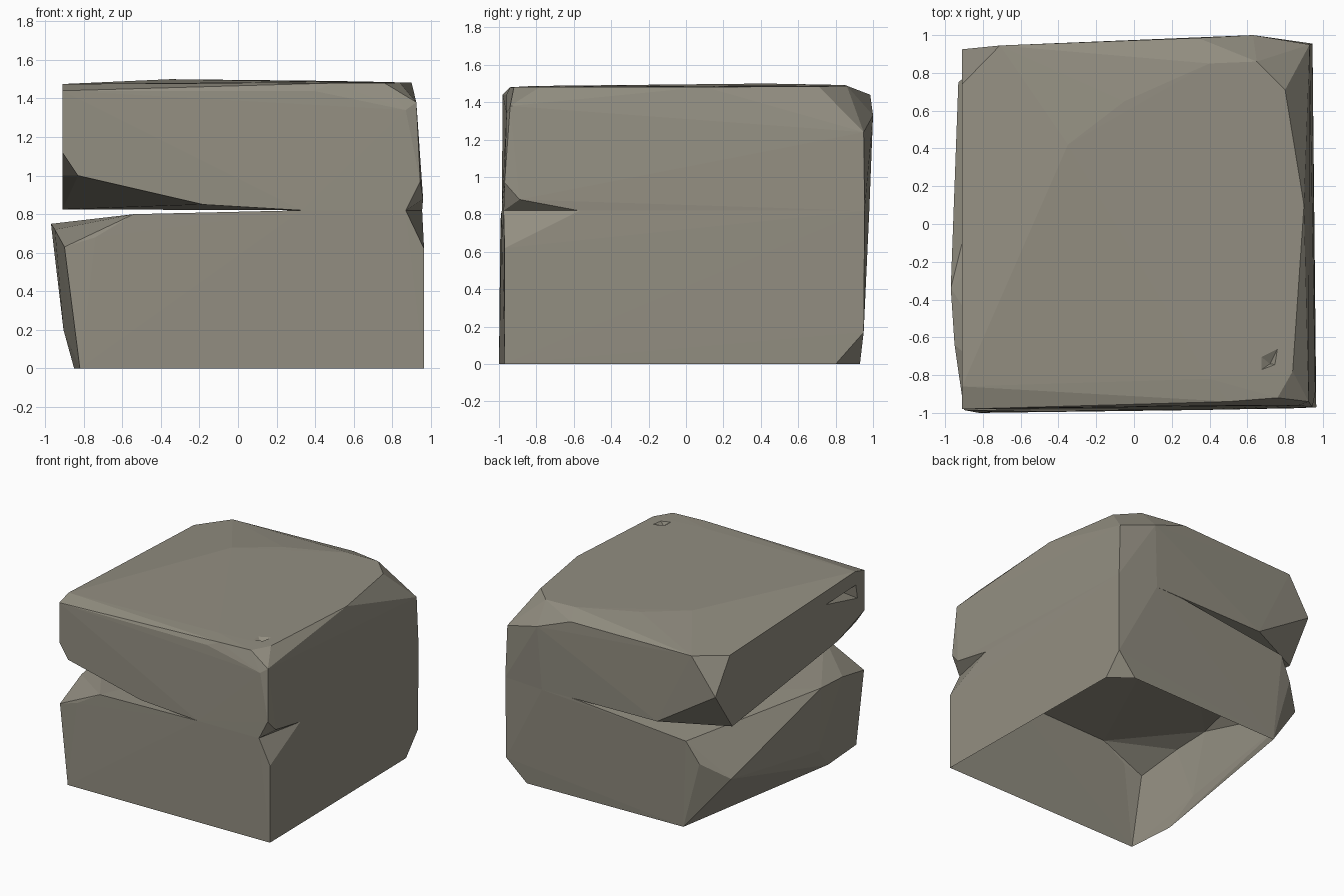
import bpy, bmesh

if "Cube" in bpy.data.objects:
    bpy.data.objects.remove(bpy.data.objects["Cube"])

SEAM_Z = 0.82

stone = bpy.data.materials.new("grey olive stone")
stone.diffuse_color = (0.29, 0.272, 0.22, 1)
stone.use_nodes = True
stone.node_tree.nodes["Principled BSDF"].inputs["Base Color"].default_value = stone.diffuse_color


def add_hull(bm, points):
    """Add the convex hull of some points to a bmesh."""
    verts = [bm.verts.new(p) for p in points]
    res = bmesh.ops.convex_hull(bm, input=verts)
    junk = {v for v in res["geom_interior"] + res["geom_unused"]
            if isinstance(v, bmesh.types.BMVert) and v.is_valid}
    junk |= {v for v in verts if v.is_valid and not v.link_faces}
    bmesh.ops.delete(bm, geom=list(junk), context="VERTS")


def make_object(name, bm):
    bmesh.ops.recalc_face_normals(bm, faces=bm.faces)
    mesh = bpy.data.meshes.new(name)
    bm.to_mesh(mesh)
    bm.free()
    obj = bpy.data.objects.new(name, mesh)
    bpy.context.collection.objects.link(obj)
    mesh.materials.append(stone)
    return obj


# Seam where the two halves of the boulder stay joined behind the crack
seam = [(x, y, SEAM_Z) for x, y in
        [(.33, -.985), (.87, -.975), (.955, -.57), (.945, .955), (.6, .98), (.35, .97)]]

# Lower half: footprint, worn left side, sloping shelf of the crack
footprint = [(x, y, 0) for x, y in
             [(.965, -.97), (-.82, -1), (-.85, -.6), (-.68, .4),
              (-.6, .89), (.77, .93), (.94, .8)]]
lower_side = [(.94, .95, .17), (.965, -.97, .62), (-.905, -.4, .2), (-.93, .75, .42),
              (-.75, .9, .55)]
shelf = [(-.9, -.985, .63), (-.74, -.993, .68), (-.54, -.99, .80),
         (-.97, -.34, .75), (-.95, -.64, .72), (-.65, .93, .72)]

# Upper half: overhang of the crack, chipped rim, nearly flat top
overhang = [(-.18, -.983, .85), (-.83, -.98, 1.0), (-.91, -.98, 1.12), (-.91, -.64, 1.0),
            (-.91, .71, .825), (-.41, .955, .825), (-.91, .925, 1.14),
            (.945, -.97, .97), (.96, -.89, .88)]
rim = [(-.91, -.98, 1.44), (.39, -.96, 1.44), (.87, -.96, 1.34), (.925, -.94, 1.38),
       (.93, .95, 1.24), (.63, 1, 1.33), (.34, .985, 1.44),
       (-.71, .945, 1.43), (-.91, .74, 1.41)]
top = [(-.91, -.86, 1.475), (.4, -.82, 1.487), (.5, -.94, 1.48), (.76, -.92, 1.48),
       (.84, -.78, 1.482), (.9, .1, 1.482), (.8, .71, 1.484), (.65, .86, 1.488),
       (.4, .85, 1.492), (-.05, .65, 1.496), (-.35, .42, 1.5)]

bm = bmesh.new()
for points in (footprint + lower_side + shelf + seam, seam + overhang + rim + top):
    add_hull(bm, points)

# Open the seam and weld both halves into one stone
inner = [f for f in bm.faces if all(abs(v.co.z - SEAM_Z) < 1e-5 for v in f.verts)]
bmesh.ops.delete(bm, geom=inner, context="FACES")
bmesh.ops.remove_doubles(bm, verts=bm.verts, dist=1e-4)
boulder = make_object("cracked_boulder", bm)

# Small chips: one in the top, one in the left side
chips = {
    "top_chip": [(.62, -.66, 1.52), (.81, -.56, 1.52), (.78, -.75, 1.52),
                 (.62, -.81, 1.52), (.72, -.74, 1.455)],
    "side_chip": [(-.94, -.33, 1.37), (-.94, -.9, 1.39), (-.94, -.93, 1.22),
                  (-.85, -.8, 1.31)],
}
for name, points in chips.items():
    cb = bmesh.new()
    add_hull(cb, points)
    cutter = make_object(name, cb)
    cutter.hide_render = True
    mod = boulder.modifiers.new(name, "BOOLEAN")
    mod.operation, mod.solver, mod.object = "DIFFERENCE", "EXACT", cutter
    bpy.context.view_layer.objects.active = boulder
    bpy.ops.object.modifier_apply(modifier=name)
    bpy.data.objects.remove(cutter)

# The stone is hollow underneath
bm = bmesh.new()
bm.from_mesh(boulder.data)
bmesh.ops.delete(bm, geom=[f for f in bm.faces if all(v.co.z < 1e-4 for v in f.verts)],
                 context="FACES")
bm.to_mesh(boulder.data)
bm.free()
